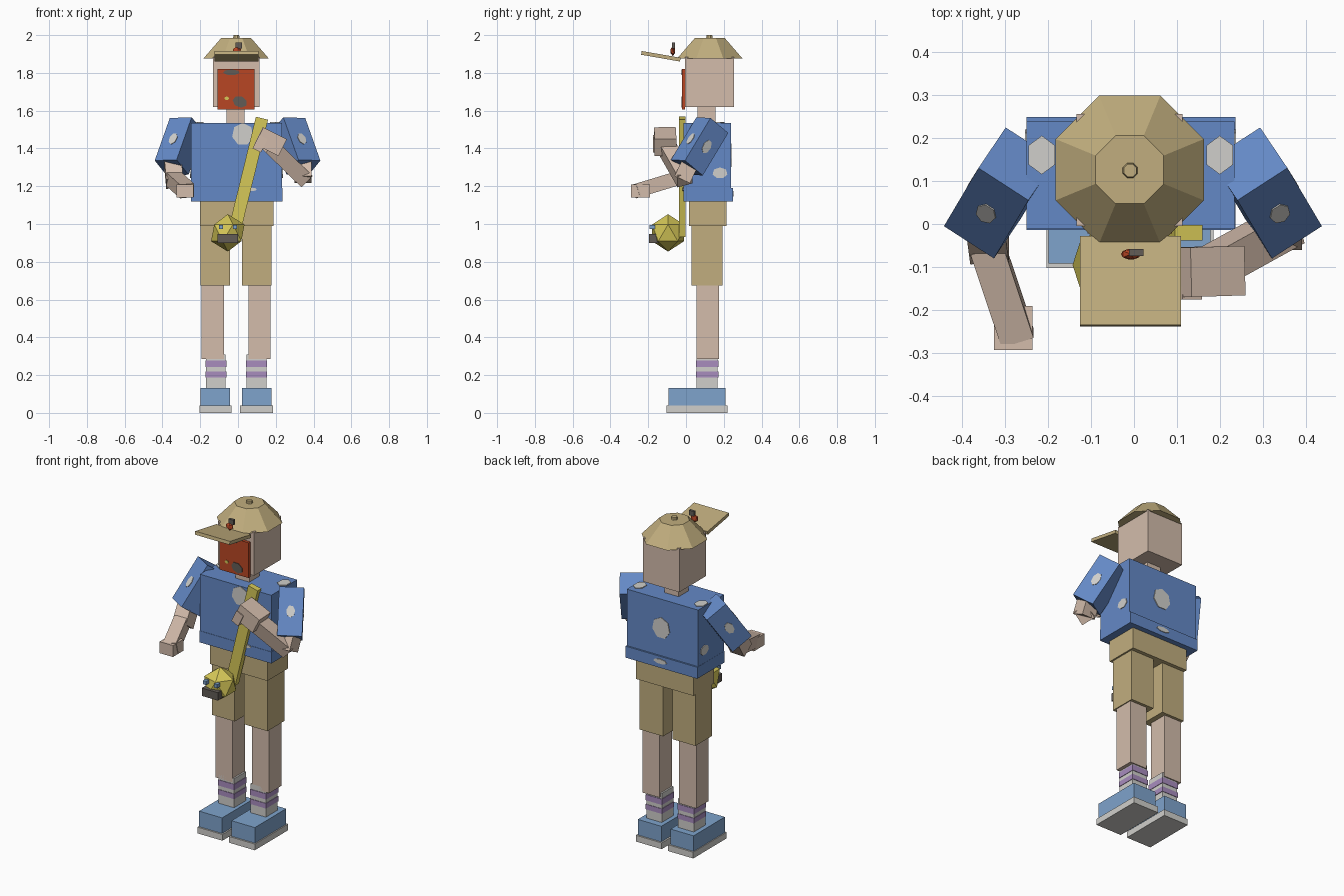
import bpy, bmesh, math
from mathutils import Vector, Matrix

if "Cube" in bpy.data.objects:
    bpy.data.objects.remove(bpy.data.objects["Cube"])

def mat(name, r, g, b):
    lin = lambda c: ((c / 255 + 0.055) / 1.055) ** 2.4
    m = bpy.data.materials.new(name)
    m.diffuse_color = (lin(r), lin(g), lin(b), 1)
    m.use_nodes = True
    m.node_tree.nodes["Principled BSDF"].inputs["Base Color"].default_value = m.diffuse_color
    return m

SKIN = mat("skin", 211, 188, 171)
SHIRT = mat("shirt_blue", 100, 137, 198)
KHAKI = mat("khaki", 193, 174, 126)
SHOE = mat("shoe_blue", 126, 163, 204)
WHITE = mat("off_white", 208, 207, 203)
RED = mat("rust_red", 184, 70, 36)
YELLOW = mat("yellow", 214, 200, 88)
PURPLE = mat("purple", 168, 140, 190)
DARK = mat("dark_grey", 98, 92, 86)

def add(name, bm, m):
    bmesh.ops.recalc_face_normals(bm, faces=bm.faces)
    me = bpy.data.meshes.new(name)
    bm.to_mesh(me)
    bm.free()
    me.materials.append(m)
    ob = bpy.data.objects.new(name, me)
    bpy.context.collection.objects.link(ob)
    return ob

def frame(center, x, y, z):
    """Matrix whose columns are the three axes, placed at center."""
    mx = Matrix((x, y, z)).transposed().to_4x4()
    mx.translation = Vector(center)
    return mx

def box(name, m, x, y, z):
    bm = bmesh.new()
    c = Vector([(a + b) / 2 for a, b in (x, y, z)])
    s = [b - a for a, b in (x, y, z)]
    bmesh.ops.create_cube(bm, size=1, matrix=Matrix.Translation(c) @ Matrix.Diagonal((*s, 1)))
    return add(name, bm, m)

def limb(name, m, a, b, w, t, side=(1, 0, 0)):
    """Box running from a to b, w wide along side and t thick."""
    a, b = Vector(a), Vector(b)
    d = (b - a).normalized()
    s = Vector(side)
    s = (s - d * s.dot(d)).normalized()
    bm = bmesh.new()
    bmesh.ops.create_cube(bm, size=1, matrix=frame((a + b) / 2, s * w, d.cross(s) * t, b - a))
    return add(name, bm, m)

def prism(name, m, center, r1, r2, h, n, turn=0.0):
    bm = bmesh.new()
    bmesh.ops.create_cone(bm, cap_ends=True, segments=n, radius1=r1, radius2=r2, depth=h,
                          matrix=Matrix.Translation(center) @ Matrix.Rotation(turn, 4, 'Z'))
    return add(name, bm, m)

def patch(name, m, center, normal, w, h, up=(0, 0, 1), n=7):
    """Thin many-sided plate lying on a surface."""
    z = Vector(normal).normalized()
    y = Vector(up)
    y = (y - z * y.dot(z)).normalized()
    bm = bmesh.new()
    bmesh.ops.create_cone(bm, cap_ends=True, segments=n, radius1=.5, radius2=.5, depth=1,
                          matrix=frame(center, y.cross(z) * w, y * h, z * .006))
    return add(name, bm, m)

# head and neck
box("head", SKIN, (-.133, .113), (-.005, .255), (1.62, 1.885))
box("neck", SKIN, (-.06, .035), (.06, .156), (1.52, 1.63))
box("face_mask", RED, (-.108, .088), (-.022, -.005), (1.605, 1.82))
patch("mouth_patch", DARK, (.01, -.022, 1.647), (0, -1, 0), .08, .06, (.4, 0, 1))
patch("brow_patch", DARK, (-.035, -.022, 1.803), (0, -1, 0), .09, .03)
patch("cheek_spot", YELLOW, (-.06, -.022, 1.665), (0, -1, 0), .025, .02)

# hat: eight-sided crown, button, tilted brim and a small bead
o8 = math.pi / 8
c8 = math.cos(o8)
prism("hat_crown", KHAKI, (-.01, .126, 1.931), .172 / c8, .079 / c8, .107, 8, o8)
prism("hat_button", KHAKI, (-.009, .124, 1.991), .019, .016, .018, 8, o8)
limb("hat_brim", KHAKI, (-.008, -.03, 1.87), (-.008, -.236, 1.906), .235, .02)
bm = bmesh.new()
bmesh.ops.create_icosphere(bm, subdivisions=1, radius=1,
    matrix=Matrix.Translation((-.007, -.07, 1.915)) @ Matrix.Diagonal((.026, .014, .025, 1)))
add("hat_bead", bm, RED)
box("hat_bead_clip", DARK, (-.012, .022), (-.074, -.058), (1.93, 1.96))

# shirt body with pale patches
box("shirt_body", SHIRT, (-.249, .233), (-.012, .238), (1.13, 1.535))
box("shirt_hem", SHIRT, (-.25, .235), (-.014, .248), (1.12, 1.19))
for c, nrm, w, h in [((.025, -.013, 1.475), (0, -1, 0), .115, .12),
                     ((.07, -.015, 1.183), (0, -1, 0), .06, .02),
                     ((0, .239, 1.36), (0, 1, 0), .12, .13),
                     ((0, .249, 1.16), (0, 1, 0), .09, .03),
                     ((-.25, .18, 1.27), (-1, 0, 0), .08, .06),
                     ((.234, .18, 1.27), (1, 0, 0), .08, .06)]:
    patch("shirt_patch", WHITE, c, nrm, w, h)
for x in (-.214, .199):
    patch("shoulder_patch", WHITE, (x, .16, 1.536), (0, 0, 1), .07, .09, (0, 1, 0), 6)

# sleeves: tilted boxes, mirrored
for s, label in ((1, "left"), (-1, "right")):
    flip = lambda v: Vector((v[0] * s - (.005 if s < 0 else 0), v[1], v[2]))
    turn = lambda v: Vector((v[0] * s, v[1], v[2]))
    corner = Vector((.24, .055, 1.565))
    d = Vector((.08, -.135, -.225))
    w = Vector((.116, .075, -.004))
    t = w.cross(d).normalized() * .138
    mid = corner + (d + w + t) / 2
    bm = bmesh.new()
    bmesh.ops.create_cube(bm, size=1, matrix=frame(flip(mid), turn(w), turn(d), turn(t)))
    add(label + "_sleeve", bm, SHIRT)
    patch(label + "_sleeve_front_patch", WHITE, flip(mid - t / 2), turn(-t), .05, .07, turn(d))
    patch(label + "_sleeve_side_patch", WHITE, flip(mid + w / 2), turn(w), .05, .08, turn(d))

# lowered arm
limb("right_elbow", SKIN, (-.345, .02, 1.32), (-.335, -.055, 1.215), .09, .09)
limb("right_forearm", SKIN, (-.342, -.05, 1.24), (-.27, -.265, 1.175), .078, .075)
box("right_hand", SKIN, (-.325, -.235), (-.292, -.19), (1.14, 1.21))
# raised arm, hand on the strap
limb("left_elbow", SKIN, (.345, .02, 1.32), (.345, -.02, 1.235), .09, .09)
limb("left_forearm", SKIN, (.355, -.005, 1.235), (.165, -.11, 1.42), .085, .085, (0, 1, 0))
limb("left_hand", SKIN, (.235, -.108, 1.405), (.11, -.112, 1.468), .115, .1, (0, 1, 0))
limb("left_fingers", SKIN, (.135, -.14, 1.46), (.1, -.14, 1.39), .07, .05, (0, 1, 0))

# shorts
box("shorts_waist", KHAKI, (-.2, .188), (.015, .215), (.99, 1.13))

# legs, shorts legs, striped socks and shoes
for label, leg, sock, short, sole in (
        ("right", (-.192, -.075), (-.17, -.065), (-.198, -.043), (-.203, -.034)),
        ("left", (.056, .172), (.046, .15), (.02, .178), (.01, .185))):
    box(label + "_shorts_leg", KHAKI, short, (.03, .192), (.675, .995))
    box(label + "_leg", SKIN, leg, (.055, .175), (.285, .69))
    box(label + "_sock", WHITE, sock, (.055, .168), (.12, .31))
    for z0, z1 in ((.187, .218), (.242, .277)):
        box(label + "_sock_stripe", PURPLE, (sock[0] - .003, sock[1] + .003), (.052, .171), (z0, z1))
    box(label + "_shoe", SHOE, short, (-.092, .21), (.035, .133))
    box(label + "_sole", WHITE, sole, (-.102, .22), (0, .038))

# strap and ball-shaped pouch with a dark mouth and two eyes
limb("strap", YELLOW, (.127, -.02, 1.56), (-.025, -.02, .94), .066, .036)
bm = bmesh.new()
bmesh.ops.create_icosphere(bm, subdivisions=1, radius=.099, matrix=Matrix.Translation((-.054, -.095, .953)))
add("pouch", bm, YELLOW)
box("pouch_mouth", DARK, (-.108, 0), (-.195, -.145), (.9, .948))
for x in (-.09, -.016):
    box("pouch_eye", SHOE, (x - .011, x + .011), (-.194, -.165), (.973, .995))
